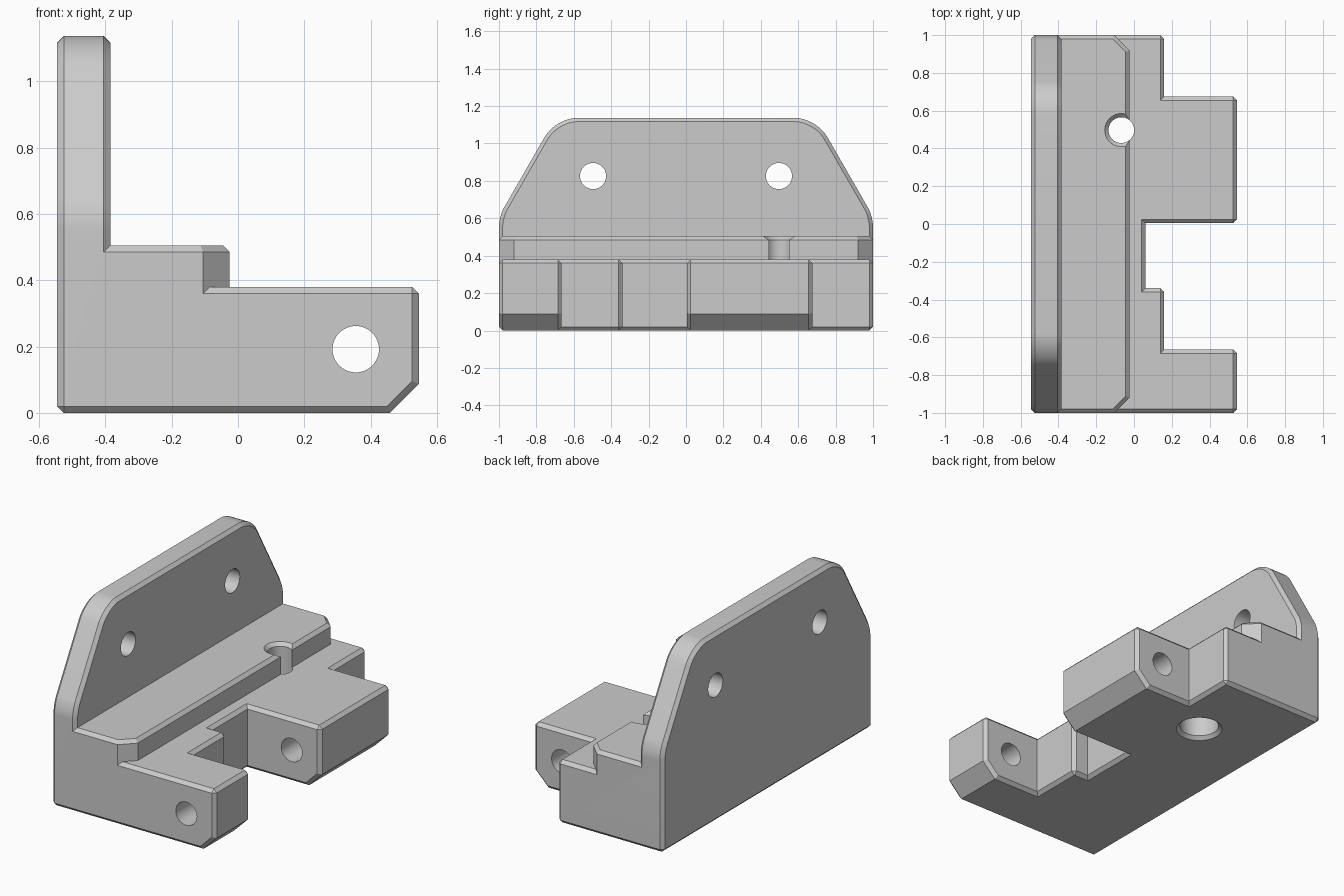
import bpy, bmesh, math
from mathutils import Matrix, Vector

if "Cube" in bpy.data.objects:
    bpy.data.objects.remove(bpy.data.objects["Cube"], do_unlink=True)

grey = bpy.data.materials.new("plain grey")
grey.use_nodes = True
colour = (0.6, 0.6, 0.6, 1)
grey.diffuse_color = colour
grey.node_tree.nodes["Principled BSDF"].inputs["Base Color"].default_value = colour

CHAMFER = 0.02


def add_object(name, bm):
    mesh = bpy.data.meshes.new(name)
    bm.to_mesh(mesh)
    bm.free()
    mesh.materials.append(grey)
    ob = bpy.data.objects.new(name, mesh)
    bpy.context.collection.objects.link(ob)
    return ob


def prism(points, direction):
    """Extrude a closed outline along a direction."""
    bm = bmesh.new()
    face = bm.faces.new([bm.verts.new(p) for p in points])
    out = bmesh.ops.extrude_face_region(bm, geom=[face], use_keep_orig=True)
    moved = [g for g in out["geom"] if isinstance(g, bmesh.types.BMVert)]
    bmesh.ops.translate(bm, verts=moved, vec=direction)
    bmesh.ops.recalc_face_normals(bm, faces=bm.faces[:])
    return bm


def bevel(bm, edges, offset, segments=1):
    bmesh.ops.bevel(bm, geom=edges, offset=offset, offset_type='OFFSET',
                    segments=segments, profile=0.5, affect='EDGES')


def chamfer_outer_edges(bm):
    bm.normal_update()
    limit = math.radians(60)
    bevel(bm, [e for e in bm.edges if e.calc_face_angle_signed(0) > limit], CHAMFER)


def combine(target, other, operation):
    mod = target.modifiers.new(operation.lower(), 'BOOLEAN')
    mod.operation = operation
    mod.solver = 'EXACT'
    mod.object = other
    bpy.context.view_layer.objects.active = target
    bpy.ops.object.modifier_apply(modifier=mod.name)
    bpy.data.objects.remove(other, do_unlink=True)


def drill(target, centre, axis, depth, r1, r2=None):
    """Cut a round hole, tapered from r1 to r2 along the axis."""
    bm = bmesh.new()
    turn = Vector((0, 0, 1)).rotation_difference(Vector(axis)).to_matrix().to_4x4()
    bmesh.ops.create_cone(bm, cap_ends=True, segments=48, radius1=r1,
                          radius2=r1 if r2 is None else r2, depth=depth,
                          matrix=Matrix.Translation(centre) @ turn)
    cutter = add_object("hole_cutter", bm)
    cutter.hide_render = True
    combine(target, cutter, 'DIFFERENCE')


# Base with two lugs and a notch
footprint = [(-0.45, -1), (0.545, -1), (0.545, -0.665), (0.16, -0.665),
             (0.16, -0.34), (0.06, -0.34), (0.06, 0.005), (0.545, 0.005),
             (0.545, 0.675), (0.16, 0.675), (0.16, 1), (-0.45, 1)]
bm = prism([(x, y, 0) for x, y in footprint], (0, 0, 0.38))
bevel(bm, [e for e in bm.edges
           if all(v.co.x > 0.5 and v.co.z < 0.01 for v in e.verts)], 0.087)
chamfer_outer_edges(bm)
bracket = add_object("bracket", bm)

# Raised step with clipped corners
ledge = [(-0.5, -1), (-0.105, -1), (-0.025, -0.92),
         (-0.025, 0.92), (-0.105, 1), (-0.5, 1)]
bm = prism([(x, y, 0.15) for x, y in ledge], (0, 0, 0.355))
bm.normal_update()
bevel(bm, [e for e in bm.edges if all(v.co.z > 0.5 for v in e.verts)], CHAMFER)
step = add_object("step", bm)

# Back plate with sloped, rounded shoulders
outline = [(-1, 0), (1, 0), (1, 0.61), (0.697, 1.137), (-0.697, 1.137), (-1, 0.61)]
bm = prism([(-0.545, y, z) for y, z in outline], (0.16, 0, 0))
for low, high, length in ((1.1, 1.2, 0.115), (0.55, 0.65, 0.054)):
    corners = [e for e in bm.edges
               if all(low < v.co.z < high for v in e.verts)
               and abs(e.verts[0].co.x - e.verts[1].co.x) > 0.1]
    bevel(bm, corners, length, 8)
chamfer_outer_edges(bm)
back_plate = add_object("back_plate", bm)

combine(bracket, step, 'UNION')
combine(bracket, back_plate, 'UNION')

# Plate mounting holes and the pin hole through both lugs
for y in (-0.497, 0.497):
    drill(bracket, (-0.46, y, 0.826), (1, 0, 0), 0.5, 0.07)
drill(bracket, (0.355, 0, 0.192), (0, 1, 0), 2.4, 0.07)

# Vertical bolt hole: shaft, top countersink, counterbore and its chamfer
bx, by = -0.067, 0.497
drill(bracket, (bx, by, 0.3), (0, 0, 1), 1, 0.068)
drill(bracket, (bx, by, 0.505), (0, 0, 1), 0.04, 0.068, 0.108)
drill(bracket, (bx, by, 0.05), (0, 0, 1), 0.3, 0.11)
drill(bracket, (bx, by, 0), (0, 0, 1), 0.04, 0.15, 0.11)

# Clean up and shade
bm = bmesh.new()
bm.from_mesh(bracket.data)
bmesh.ops.remove_doubles(bm, verts=bm.verts[:], dist=0.0001)
bmesh.ops.dissolve_limit(bm, angle_limit=math.radians(0.5),
                         verts=bm.verts[:], edges=bm.edges[:])
bm.to_mesh(bracket.data)
bm.free()
bpy.ops.object.select_all(action='DESELECT')
bracket.select_set(True)
bpy.context.view_layer.objects.active = bracket
bpy.ops.object.shade_smooth_by_angle(angle=math.radians(30))
